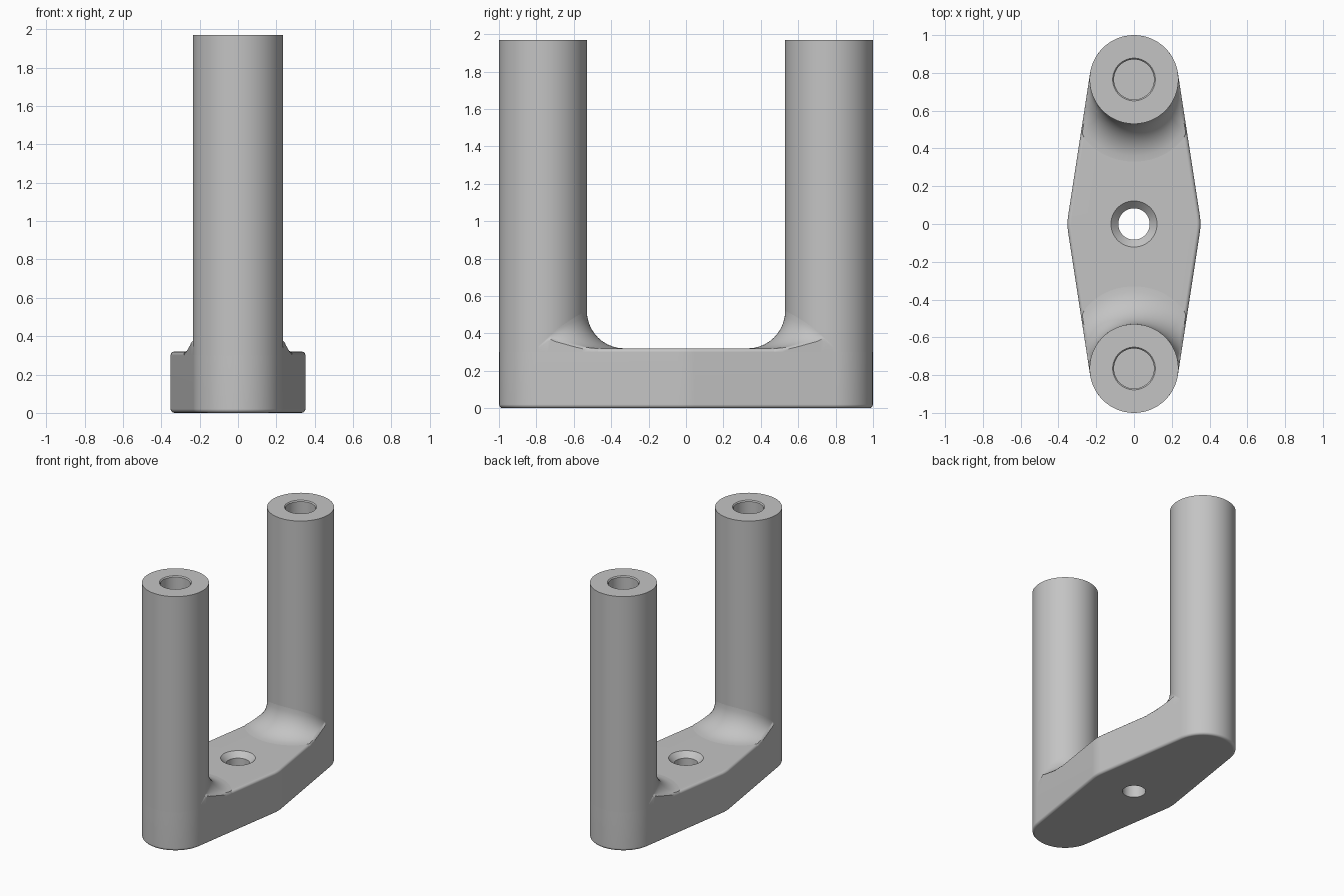
import bpy
import bmesh
from math import sin, cos, acos, radians, pi, sqrt

if "Cube" in bpy.data.objects:
    bpy.data.objects.remove(bpy.data.objects["Cube"], do_unlink=True)

POST_R, POST_Y, TOP = 0.235, 0.765, 1.97
BASE_H, EDGE = 0.32, 0.02
WAIST, WAIST_R = 0.352, 0.30
ALPHA = radians(8.7)      # lean of the base side walls
SEG = 24                  # steps per outline arc

grey = bpy.data.materials.new("plain grey")
grey.use_nodes = True
grey.diffuse_color = (0.55, 0.55, 0.55, 1)
grey.node_tree.nodes["Principled BSDF"].inputs["Base Color"].default_value = grey.diffuse_color


def loft(name, rings, cyclic=True, loop=False, cap=False):
    """Skin a list of equal-length rings of points, ordered bottom to top."""
    bm = bmesh.new()
    rows = [[bm.verts.new(p) for p in ring] for ring in rings]
    n = len(rows[0])
    pairs = list(zip(rows, rows[1:]))
    if loop:
        pairs.append((rows[-1], rows[0]))
    for a, b in pairs:
        for i in range(n if cyclic else n - 1):
            j = (i + 1) % n
            bm.faces.new((a[i], a[j], b[j], b[i]))
    if cap:
        bm.faces.new(rows[-1])
    mesh = bpy.data.meshes.new(name)
    bm.to_mesh(mesh)
    bm.free()
    mesh.materials.append(grey)
    ob = bpy.data.objects.new(name, mesh)
    bpy.context.collection.objects.link(ob)
    bpy.ops.object.select_all(action="DESELECT")
    ob.select_set(True)
    bpy.context.view_layer.objects.active = ob
    bpy.ops.object.shade_smooth_by_angle(angle=radians(35))
    mod = ob.modifiers.new("even_shading", "WEIGHTED_NORMAL")
    mod.keep_sharp = True
    return ob


def circle(r, z, n, cy=0, start=0):
    return [(r * cos(start + 2 * pi * i / n), cy + r * sin(start + 2 * pi * i / n), z)
            for i in range(n)]


def outline(inset, z):
    """Four tangent arcs: two gentle waists and two round ends."""
    side = WAIST - WAIST_R
    arcs = [(side, 0, WAIST_R, -ALPHA, ALPHA),
            (0, POST_Y, POST_R, ALPHA, pi - ALPHA),
            (-side, 0, WAIST_R, pi - ALPHA, pi + ALPHA),
            (0, -POST_Y, POST_R, pi + ALPHA, 2 * pi - ALPHA)]
    pts = []
    for cx, cy, r, a0, a1 in arcs:
        for i in range(SEG):
            a = a0 + (a1 - a0) * i / (SEG - 1)
            pts.append((cx + (r - inset) * cos(a), cy + (r - inset) * sin(a), z))
    return pts


# Base plate with rounded rims and a countersunk through hole
steps = [radians(a) for a in (0, 30, 60, 90)]
rings = [outline(EDGE * (1 - sin(a)), EDGE * (1 - cos(a))) for a in steps]
rings += [outline(EDGE * (1 - cos(a)), BASE_H - EDGE * (1 - sin(a))) for a in steps]
rings += [circle(r, z, 4 * SEG, start=-pi / 4)
          for r, z in ((0.122, BASE_H), (0.083, BASE_H - 0.04), (0.083, 0))]
loft("base_plate", rings, loop=True)


def fillet_column(theta):
    """Radius/height pairs of the blend at an angle from the inward direction."""
    t = abs(theta)
    f = max(0.2 * (1 - (t / radians(98)) ** 2.2), 0.004)
    c = cos(pi / 2 + ALPHA - t)
    room = POST_R / c if c > 0.1 else 9
    reach = max(min(f, room - 0.012 - POST_R), 0.0005)
    end = acos(1 - reach / f)
    col = []
    for k in range(11):
        a = end * (1 - k / 10)
        col.append((POST_R + f * (1 - cos(a)), BASE_H + f * (1 - sin(a))))
    r, z = col[0]
    rim = min(r + 0.012, room)
    return [(rim, BASE_H - EDGE), (rim, z - 0.012)] + col


for label, s in (("front", -1), ("back", 1)):
    # Upright post with a blind hole in its top
    profile = [(POST_R, BASE_H - EDGE), (POST_R, TOP), (0.113, TOP),
               (0.106, TOP - 0.008), (0.106, TOP - 0.45)]
    loft(label + "_post", [circle(r, z, 64, s * POST_Y) for r, z in profile], cap=True)

    # Blend between post and plate, fading out toward the sides
    angles = [radians(-96 + 4 * i) for i in range(49)]
    columns = [fillet_column(t) for t in angles]
    rows = []
    for k in range(len(columns[0])):
        rows.append([(s * col[k][0] * sin(t), s * (POST_Y - col[k][0] * cos(t)), col[k][1])
                     for t, col in zip(angles, columns)])
    loft(label + "_fillet", rows, cyclic=False)
